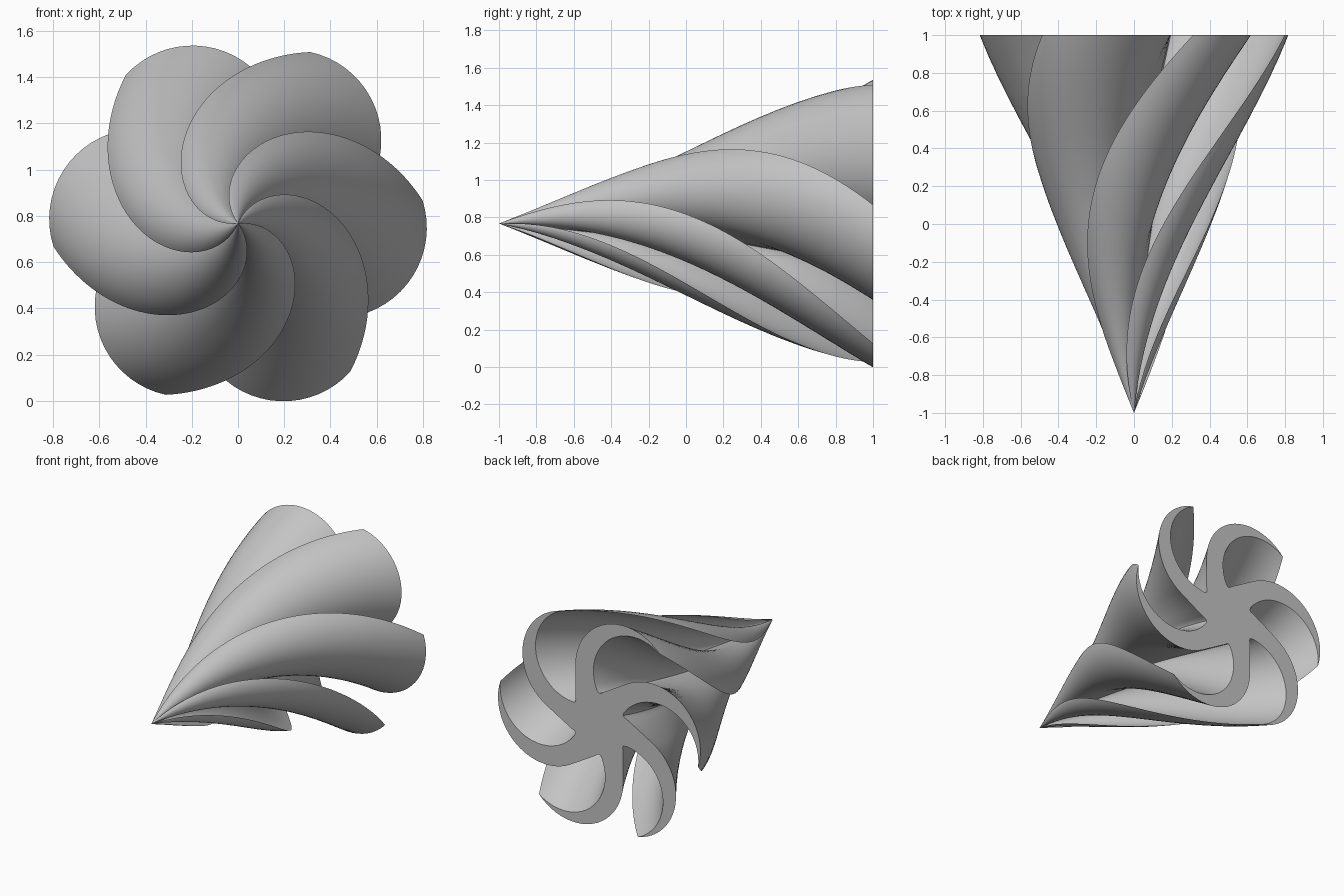
import bpy
import bmesh
from math import sin, cos, radians
from mathutils import Vector, Matrix

old = bpy.data.objects.get("Cube")
if old:
    bpy.data.objects.remove(old, do_unlink=True)

BLADES = 6
RINGS = 72
TWIST = radians(120)
AXIS_Z = 0.767


def arc(center, r0, r1, a0, a1, steps):
    """Arc points from angle a0 to a1 (degrees), radius easing r0 to r1."""
    points = []
    for i in range(steps + 1):
        f = i / steps
        a = radians(a0 + (a1 - a0) * f)
        r = r0 + (r1 - r0) * f
        points.append(Vector((center[0] + r * cos(a), center[1] + r * sin(a))))
    return points


# One blade of the cross-section: concave side out to the tip, convex side back,
# then a straight run into the rounded notch beside the next blade
concave = arc((0.182, 0.43), 0.327, 0.337, -84, 67.3, 20)[:-1]
convex = arc((0.23, 0.36), 0.39, 0.39, 77.8, -60, 22)
root = [Vector(p) for p in ((0.36, -0.015), (0.29, -0.055), (0.225, -0.092),
                            (0.203, -0.101), (0.192, -0.113))]
blade = concave + convex + root

# Repeat the blade clockwise round the axis
section = []
for k in range(BLADES):
    turn = Matrix.Rotation(-k * 2 * radians(180) / BLADES, 2)
    section += [turn @ p for p in blade]

# Sweep the section from the front point, growing and untwisting to the back
bm = bmesh.new()
apex = bm.verts.new((0, -1, AXIS_Z))
rings = []
for i in range(1, RINGS + 1):
    t = i / RINGS
    turn = Matrix.Rotation(TWIST * (1 - t), 2)
    ring = []
    for p in section:
        q = turn @ p * t
        ring.append(bm.verts.new((q.x, 2 * t - 1, AXIS_Z + q.y)))
    rings.append(ring)

n = len(section)
for j in range(n):
    k = (j + 1) % n
    bm.faces.new((apex, rings[0][j], rings[0][k]))
    for a, b in zip(rings, rings[1:]):
        bm.faces.new((a[j], b[j], b[k], a[k]))
bm.faces.new(rings[-1])
bmesh.ops.recalc_face_normals(bm, faces=bm.faces)

mesh = bpy.data.meshes.new("twisted_cone")
bm.to_mesh(mesh)
bm.free()
cone = bpy.data.objects.new("twisted_cone", mesh)
bpy.context.collection.objects.link(cone)

# Plain grey
grey = bpy.data.materials.new("grey")
grey.use_nodes = True
colour = (0.55, 0.55, 0.55, 1)
grey.diffuse_color = colour
grey.node_tree.nodes["Principled BSDF"].inputs["Base Color"].default_value = colour
mesh.materials.append(grey)

# Smooth blades with crisp tips and a flat back
bpy.ops.object.select_all(action="DESELECT")
cone.select_set(True)
bpy.context.view_layer.objects.active = cone
bpy.ops.object.shade_smooth_by_angle(angle=radians(35))
